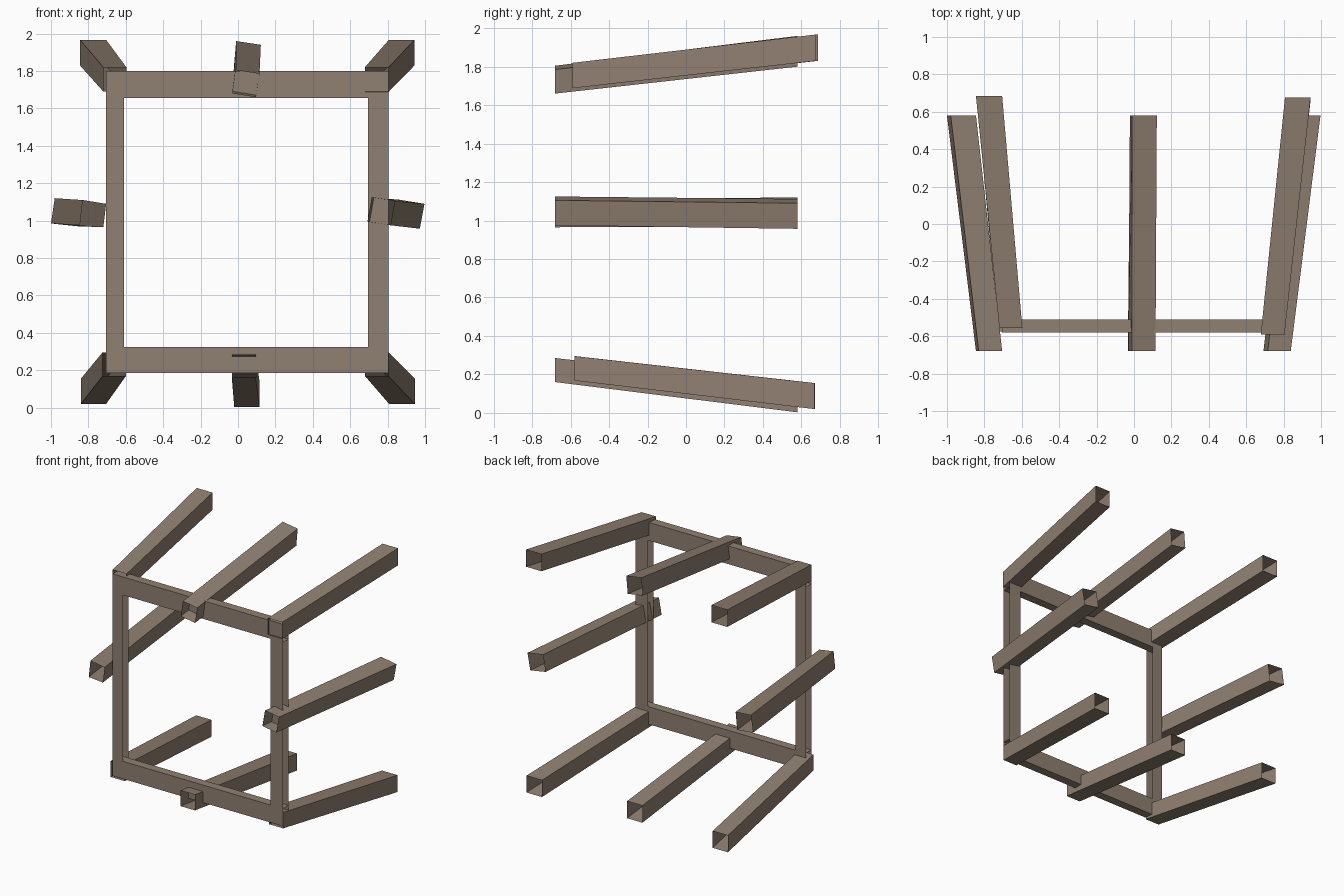
import bpy, bmesh

if "Cube" in bpy.data.objects:
    bpy.data.objects.remove(bpy.data.objects["Cube"])

wood = bpy.data.materials.new("weathered_brown_wood")
wood.diffuse_color = (0.28, 0.215, 0.165, 1)
wood.use_nodes = True
wood.node_tree.nodes["Principled BSDF"].inputs["Base Color"].default_value = wood.diffuse_color


def tube(name, ring_a, ring_b):
    """Four-sided hollow beam joining two corner rings, open at both ends."""
    bm = bmesh.new()
    a = [bm.verts.new(p) for p in ring_a]
    b = [bm.verts.new(p) for p in ring_b]
    centre = sum((v.co for v in a + b), a[0].co * 0) / 8
    for i in range(4):
        j = (i + 1) % 4
        f = bm.faces.new((a[i], a[j], b[j], b[i]))
        f.normal_update()
        if f.normal.dot(f.calc_center_median() - centre) < 0:
            f.normal_flip()
    mesh = bpy.data.meshes.new(name)
    bm.to_mesh(mesh)
    bm.free()
    mesh.materials.append(wood)
    obj = bpy.data.objects.new(name, mesh)
    bpy.context.collection.objects.link(obj)


def rect(x0, x1, z0, z1):
    return [(x0, z1), (x1, z1), (x1, z0), (x0, z0)]


def beam(name, y0, front, y1, back):
    tube(name, [(x, y0, z) for x, z in front], [(x, y1, z) for x, z in back])


def frame_bar(name, x0, x1, z0, z1):
    def ring(x):
        return [(x, y, z) for y, z in rect(-0.58, -0.51, z0, z1)]
    tube(name, ring(x0), ring(x1))


# Square frame: every bar is open towards the sides
frame_bar("frame_top_bar", -0.705, 0.805, 1.655, 1.80)
frame_bar("frame_bottom_bar", -0.705, 0.805, 0.185, 0.325)
frame_bar("frame_left_post", -0.705, -0.61, 0.325, 1.655)
frame_bar("frame_right_post", 0.695, 0.805, 0.325, 1.655)

# Corner beams, spreading outward to the back
beam("top_left_beam", -0.557, rect(-0.72, -0.597, 1.69, 1.82),
     0.685, rect(-0.845, -0.705, 1.83, 1.967))
beam("top_right_beam", -0.59, rect(0.678, 0.805, 1.688, 1.82),
     0.675, rect(0.807, 0.944, 1.83, 1.967))
beam("bottom_left_beam", -0.575, rect(-0.725, -0.60, 0.168, 0.295),
     0.67, rect(-0.84, -0.705, 0.02, 0.155))
beam("bottom_right_beam", -0.58, rect(0.68, 0.805, 0.168, 0.295),
     0.667, rect(0.808, 0.945, 0.02, 0.155))

# Middle beams, slightly twisted
beam("top_middle_beam", -0.68,
     [(-0.012, 1.805), (0.115, 1.785), (0.095, 1.66), (-0.03, 1.68)],
     0.58, [(-0.01, 1.96), (0.122, 1.94), (0.11, 1.80), (-0.022, 1.82)])
beam("bottom_middle_beam", -0.68, rect(-0.033, 0.095, 0.16, 0.285),
     0.58, rect(-0.02, 0.115, 0.003, 0.14))
beam("left_middle_beam", -0.68,
     [(-0.83, 1.11), (-0.705, 1.09), (-0.72, 0.965), (-0.845, 0.975)],
     0.58, [(-0.98, 1.12), (-0.845, 1.11), (-0.86, 0.97), (-1.0, 0.985)])
beam("right_middle_beam", -0.68,
     [(0.715, 1.125), (0.838, 1.105), (0.815, 0.975), (0.692, 0.995)],
     0.58, [(0.86, 1.112), (0.997, 1.09), (0.972, 0.957), (0.838, 0.98)])
